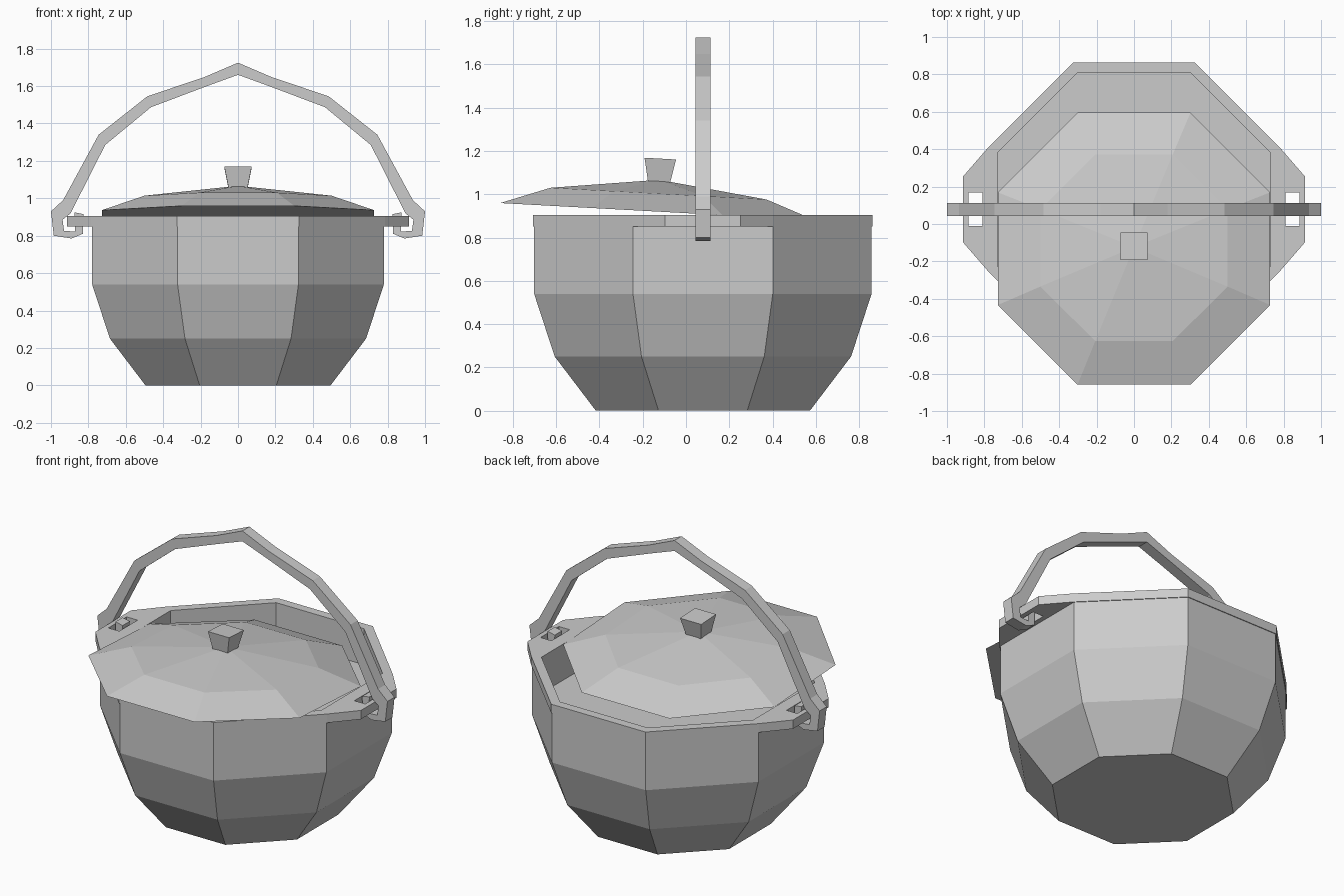
import bpy, bmesh, math
from mathutils import Matrix

cube = bpy.data.objects.get("Cube")
if cube:
    bpy.data.objects.remove(cube, do_unlink=True)

POT_Y = 0.078

grey = bpy.data.materials.new("plain_grey")
grey.use_nodes = True
COLOUR = (0.6, 0.6, 0.6, 1)
grey.diffuse_color = COLOUR
grey.node_tree.nodes["Principled BSDF"].inputs["Base Color"].default_value = COLOUR


def add_object(name, mesh, matrix):
    mesh.materials.clear()
    mesh.materials.append(grey)
    obj = bpy.data.objects.new(name, mesh)
    obj.matrix_world = matrix
    bpy.context.collection.objects.link(obj)
    return obj


def ngon(apothem, sides):
    """Regular outline with a flat side facing each axis."""
    r = apothem / math.cos(math.pi / sides)
    return [(r * math.cos((k + 0.5) * math.tau / sides),
             r * math.sin((k + 0.5) * math.tau / sides)) for k in range(sides)]


def loft(name, profile, sides, matrix):
    """Stack flat-sided rings of (apothem, z); apothem 0 is a point, ends are capped."""
    bm = bmesh.new()
    rings = []
    for apothem, z in profile:
        if apothem:
            rings.append([bm.verts.new((x, y, z)) for x, y in ngon(apothem, sides)])
        else:
            rings.append([bm.verts.new((0, 0, z))] * sides)
    for low, high in zip(rings, rings[1:]):
        for k in range(sides):
            n = (k + 1) % sides
            corners = [low[k], low[n], high[n], high[k]]
            bm.faces.new(list(dict.fromkeys(corners)))
    for ring in (rings[0], rings[-1]):
        if ring[0] is not ring[1]:
            bm.faces.new(ring)
    bmesh.ops.recalc_face_normals(bm, faces=bm.faces)
    mesh = bpy.data.meshes.new(name)
    bm.to_mesh(mesh)
    bm.free()
    return add_object(name, mesh, matrix)


def plate(name, outlines, thickness, matrix):
    """Extrude a flat outline; further outlines inside it become holes."""
    curve = bpy.data.curves.new(name + "_outline", "CURVE")
    curve.dimensions = "2D"
    curve.fill_mode = "BOTH"
    curve.extrude = thickness / 2
    for points in outlines:
        spline = curve.splines.new("POLY")
        spline.points.add(len(points) - 1)
        for p, (x, y) in zip(spline.points, points):
            p.co = (x, y, 0, 1)
        spline.use_cyclic_u = True
    helper = bpy.data.objects.new(name + "_helper", curve)
    bpy.context.collection.objects.link(helper)
    graph = bpy.context.evaluated_depsgraph_get()
    mesh = bpy.data.meshes.new_from_object(helper.evaluated_get(graph))
    bpy.data.objects.remove(helper, do_unlink=True)
    bm = bmesh.new()
    bm.from_mesh(mesh)
    bmesh.ops.remove_doubles(bm, verts=bm.verts, dist=0.0005)
    bmesh.ops.recalc_face_normals(bm, faces=bm.faces)
    bm.to_mesh(mesh)
    bm.free()
    for face in mesh.polygons:
        face.use_smooth = False
    return add_object(name, mesh, matrix)


# Pot body with a shallow flat floor inside
loft("pot_body", [(0.495, 0), (0.685, 0.25), (0.78, 0.54), (0.78, 0.85),
                  (0.73, 0.85), (0.73, 0.68)], 8, Matrix.Translation((0, POT_Y, 0)))

# Rim with an ear on each side, each ear having a slot for the handle
quarter = [(0.915, 0.175), (0.785, 0.325), (0.325, 0.785)]
half = quarter + [(-x, y) for x, y in reversed(quarter)]
rim = half + [(-x, -y) for x, y in half]
slots = [[(s * x, y) for x, y in ((0.81, -0.09), (0.885, -0.09), (0.885, 0.09), (0.81, 0.09))]
         for s in (-1, 1)]
plate("pot_rim", [rim, ngon(0.73, 8)] + slots, 0.055,
      Matrix.Translation((0, POT_Y, 0.8775)))

# Lid lying askew, with its knob
lid_place = Matrix.Translation((0, -0.132, 0.92)) @ Matrix.Rotation(math.radians(-3.1), 4, "X")
loft("lid", [(0.728, 0), (0.5, 0.083), (0, 0.147)], 8, lid_place)
loft("lid_knob", [(0.05, 0.13), (0.073, 0.245)], 4, lid_place)

# Bail handle: angular arch whose hooked ends rise through the slots
outer = [(0.18, 1.648), (0.485, 1.545), (0.745, 1.34), (0.935, 0.99), (1.0, 0.93),
         (0.985, 0.8), (0.89, 0.785), (0.83, 0.81), (0.825, 0.915), (0.875, 0.925)]
inner = [(0.872, 0.822), (0.93, 0.826), (0.938, 0.885), (0.895, 0.92),
         (0.71, 1.285), (0.465, 1.487), (0.165, 1.6)]
side = outer + inner
arch = [(0, 1.725)] + side + [(0, 1.66)] + [(-x, z) for x, z in reversed(side)]
plate("handle", [arch], 0.07,
      Matrix.Translation((0, POT_Y, 0)) @ Matrix.Rotation(math.pi / 2, 4, "X"))
